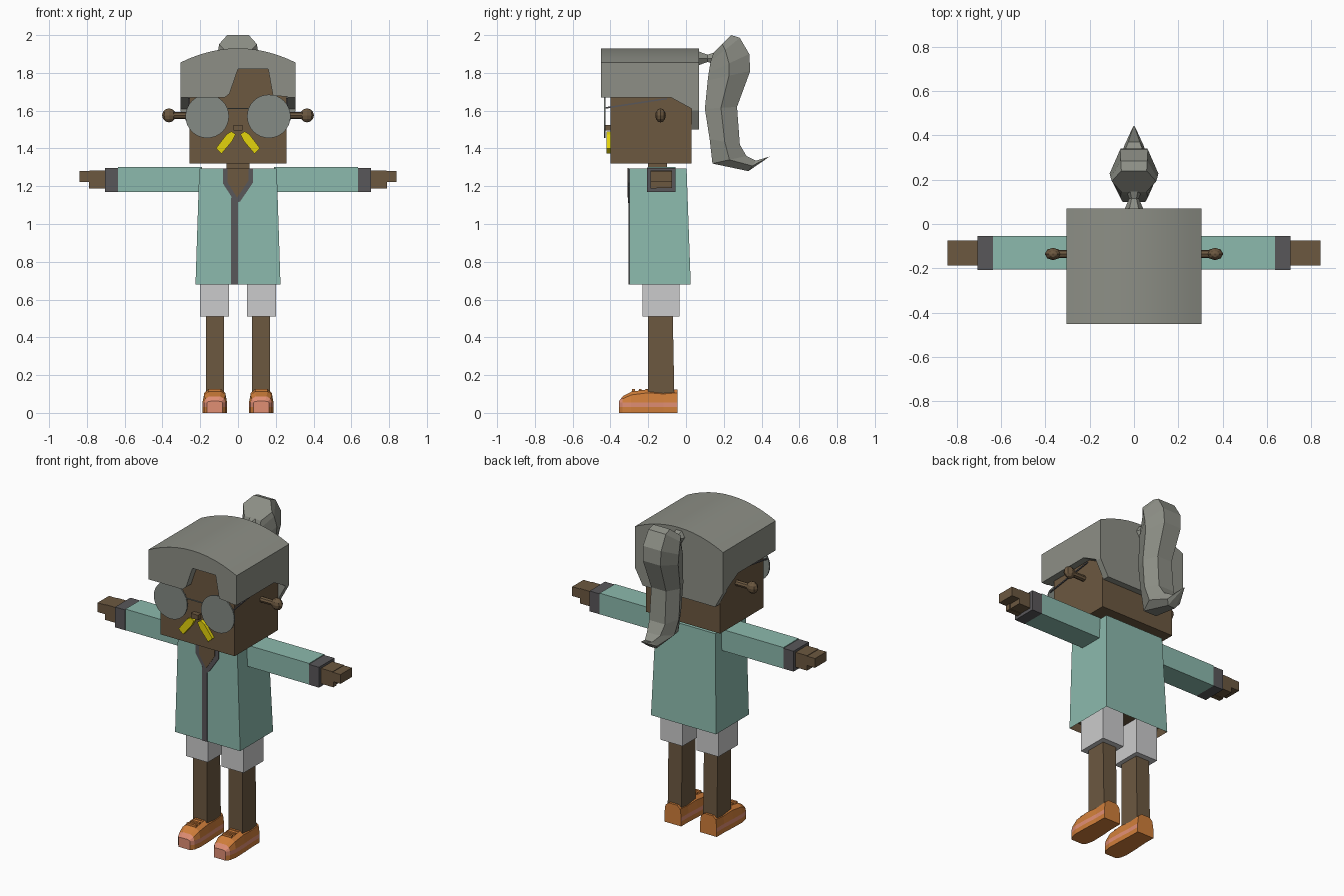
import bpy, bmesh, math
from mathutils import Vector, Matrix

cube = bpy.data.objects.get("Cube")
if cube:
    bpy.data.objects.remove(cube, do_unlink=True)


def material(name, *rgb):
    lin = [(c / 255 / 12.92) if c < 11 else ((c / 255 + 0.055) / 1.055) ** 2.4 for c in rgb]
    m = bpy.data.materials.new(name)
    m.use_nodes = True
    m.diffuse_color = (*lin, 1)
    m.node_tree.nodes["Principled BSDF"].inputs["Base Color"].default_value = (*lin, 1)
    return m


SKIN = material("brown_skin", 108, 88, 64)
HAIR = material("grey_hair", 141, 143, 134)
LENS = material("grey_lens", 133, 139, 133)
TEAL = material("teal_coat", 140, 186, 173)
TRIM = material("dark_grey_trim", 89, 87, 90)
WHITE = material("white_shorts", 203, 203, 204)
ORANGE = material("orange_shoe", 208, 126, 58)
PINK = material("pink_shoe", 224, 142, 116)
YELLOW = material("yellow_moustache", 228, 212, 12)


def finish(name, bm, *mats):
    bmesh.ops.recalc_face_normals(bm, faces=bm.faces)
    me = bpy.data.meshes.new(name)
    bm.to_mesh(me)
    bm.free()
    for m in mats:
        me.materials.append(m)
    ob = bpy.data.objects.new(name, me)
    bpy.context.scene.collection.objects.link(ob)
    return ob


def loft(name, rings, *mats, rule=None):
    """Skin a list of closed rings and cap both ends; rule(ring, side) picks the colour."""
    bm = bmesh.new()
    vs = [[bm.verts.new(p) for p in r] for r in rings]
    n = len(rings[0])
    for i in range(len(rings) - 1):
        for j in range(n):
            k = (j + 1) % n
            f = bm.faces.new((vs[i][j], vs[i][k], vs[i + 1][k], vs[i + 1][j]))
            f.material_index = rule(i, j) if rule else 0
    for i in (0, -1):
        f = bm.faces.new(vs[i])
        f.material_index = rule(i - 1 if i == 0 else len(rings), -1) if rule else 0
    return finish(name, bm, *mats)


def rect(x0, x1, y0, y1, z):
    return [(x0, y0, z), (x1, y0, z), (x1, y1, z), (x0, y1, z)]


def box(name, x0, x1, y0, y1, z0, z1, mat):
    return loft(name, [rect(x0, x1, y0, y1, z0), rect(x0, x1, y0, y1, z1)], mat)


def prism_y(name, pts, y0, y1, mat):
    return loft(name, [[(x, y, z) for x, z in pts] for y in (y0, y1)], mat)


def prism_x(name, pts, x0, x1, mat):
    return loft(name, [[(x, y, z) for y, z in pts] for x in (x0, x1)], mat)


def mirrored(pts):
    return pts + [(-x, z) for x, z in reversed(pts) if x]


# Head, neck and nose
box("head", -0.257, 0.257, -0.40, 0.03, 1.32, 1.85, SKIN)
box("neck", -0.06, 0.06, -0.2, -0.1, 1.27, 1.34, SKIN)
box("nose", -0.025, 0.025, -0.43, -0.39, 1.495, 1.525, SKIN)

# Hair cap: curved crown, notched fringe, side and back panels
crown = [(0.305 * t / 6, 1.93 - 0.075 * (t / 6) ** 2) for t in range(-6, 7)]
hair = prism_y("hair_crown", crown + [(0.305, 1.82), (-0.305, 1.82)], -0.45, 0.07, HAIR)
fringe = [(-0.305, 1.67), (-0.07, 1.67), (-0.045, 1.69), (0, 1.82), (0.16, 1.82),
          (0.185, 1.68), (0.305, 1.67), (0.305, 1.84), (-0.305, 1.84)]
prism_y("hair_fringe", fringe, -0.45, -0.40, HAIR)
prism_y("hair_back", mirrored([(0.305, 1.84), (0.305, 1.6), (0.25, 1.5)]), 0.03, 0.07, HAIR)
side_hair = [(-0.45, 1.84), (-0.45, 1.67), (-0.08, 1.67), (0.03, 1.61), (0.07, 1.6), (0.07, 1.84)]
for side, s in (("left", 1), ("right", -1)):
    prism_x(side + "_hair_side", side_hair, s * 0.262, s * 0.305, HAIR)


# Ponytail: hexagonal sections given by front point, back point and half width
def section(fy, fz, by, bz, w):
    f, b = Vector((0, fy, fz)), Vector((0, by, bz))
    m, wide, narrow = (f + b) / 2, Vector((w, 0, 0)), Vector((w * 0.57, 0, 0))
    return [f - narrow, f + narrow, m + wide, b + narrow, b - narrow, m - wide]


loft("ponytail", [section(*s) for s in (
    (0.145, 1.905, 0.24, 2.0, 0.10), (0.13, 1.86, 0.285, 1.985, 0.105),
    (0.12, 1.80, 0.335, 1.90, 0.11), (0.115, 1.76, 0.34, 1.81, 0.105),
    (0.10, 1.61, 0.27, 1.62, 0.09), (0.125, 1.45, 0.285, 1.42, 0.095),
    (0.14, 1.32, 0.32, 1.36, 0.08), (0.33, 1.28, 0.37, 1.335, 0.045),
    (0.437, 1.353, 0.442, 1.357, 0.004))], HAIR)
loft("hair_tie", [[(r * math.cos(a * math.pi / 3), y, 1.877 + r * math.sin(a * math.pi / 3))
                   for a in range(6)]
                  for y, r in ((0.06, 0.045), (0.115, 0.022), (0.16, 0.04))], HAIR)


def cylinder(name, r, depth, segs, place, mat):
    bm = bmesh.new()
    bmesh.ops.create_cone(bm, cap_ends=True, segments=segs, radius1=r, radius2=r,
                          depth=depth, matrix=place)
    return finish(name, bm, mat)


# Ears, glasses and moustache
for side, s in (("left", 1), ("right", -1)):
    cylinder(side + "_ear_stem", 0.018, 0.1, 8,
             Matrix.Translation((s * 0.30, -0.135, 1.575)) @ Matrix.Rotation(math.pi / 2, 4, "Y"), SKIN)
    bm = bmesh.new()
    bmesh.ops.create_uvsphere(bm, u_segments=8, v_segments=6, radius=1,
                              matrix=Matrix.Translation((s * 0.365, -0.135, 1.575))
                              @ Matrix.Diagonal((0.037, 0.028, 0.037, 1)))
    finish(side + "_ear", bm, SKIN)
    cylinder(side + "_lens", 0.115, 0.008, 32,
             Matrix.Translation((s * 0.163, -0.43, 1.57)) @ Matrix.Rotation(math.pi / 2, 4, "X"), LENS)
    prism_x(side + "_glasses_arm", [(-0.43, 1.61), (-0.1, 1.66), (-0.1, 1.668), (-0.43, 1.618)],
            s * 0.258, s * 0.264, TRIM)
    prism_y(side + "_moustache", [(s * x, z) for x, z in (
        (0.012, 1.475), (0.035, 1.49), (0.06, 1.475), (0.117, 1.40), (0.087, 1.372), (0.03, 1.44))],
        -0.42, -0.40, YELLOW)
box("glasses_bridge", -0.055, 0.055, -0.433, -0.427, 1.608, 1.614, LENS)

# Coat with open-looking hem, front placket and collar
loft("coat", [rect(-0.225, 0.225, -0.30, 0.025, 0.68), rect(-0.205, 0.205, -0.30, 0.003, 1.295)],
     TEAL, SKIN, rule=lambda i, j: 1 if i == -1 else 0)
hem = bpy.data.objects["coat"]
bm = bmesh.new()
bm.from_mesh(hem.data)
under = [f for f in bm.faces if f.material_index == 1]
bmesh.ops.inset_region(bm, faces=under, thickness=0.012)
for v in under[0].verts:
    v.co.z += 0.05
bm.to_mesh(hem.data)
bm.free()
box("coat_placket", -0.036, 0.0, -0.305, -0.298, 0.68, 1.14, TRIM)
prism_y("collar", [(-0.08, 1.295), (-0.08, 1.215), (-0.012, 1.11), (0.012, 1.12),
                   (0.08, 1.22), (0.08, 1.295)], -0.306, -0.298, TRIM)
prism_y("chest_opening", [(-0.055, 1.296), (-0.055, 1.22), (-0.005, 1.14),
                          (0.055, 1.23), (0.055, 1.296)], -0.309, -0.304, SKIN)


# Shoe: sections along its length as y, half width and top height
def shoe_ring(cx, y, w, top):
    half = [(w, 0), (w, 0.03), (w, 0.055), (w * 0.88, max(0.06, top * 0.85)), (w * 0.5, top)]
    return [(cx + x, y, z) for x, z in mirrored(half)]


def shoe_colour(ring, edge):
    if edge in (1, 7):
        return 1
    return 1 if ring <= 0 and edge in (-1, 2, 3, 4, 5, 6) else 0


# Limbs
for side, s in (("left", 1), ("right", -1)):
    box(side + "_sleeve", s * 0.19, s * 0.635, -0.205, -0.055, 1.17, 1.302, TEAL)
    box(side + "_cuff", s * 0.635, s * 0.705, -0.207, -0.055, 1.17, 1.297, TRIM)
    box(side + "_palm", s * 0.70, s * 0.785, -0.187, -0.075, 1.19, 1.283, SKIN)
    box(side + "_fingers", s * 0.78, s * 0.84, -0.187, -0.075, 1.222, 1.28, SKIN)
    box(side + "_thumb", s * 0.70, s * 0.79, -0.187, -0.155, 1.187, 1.225, SKIN)
    box(side + "_shorts_leg", s * 0.048, s * 0.2, -0.23, -0.035, 0.51, 0.74, WHITE)
    loft(side + "_leg", [rect(s * 0.075, s * 0.17, -0.20, -0.062, 0.1),
                         rect(s * 0.075, s * 0.17, -0.20, -0.07, 0.52)], SKIN)
    loft(side + "_shoe", [shoe_ring(s * 0.123, *p) for p in (
        (-0.355, 0.040, 0.062), (-0.335, 0.056, 0.088), (-0.29, 0.065, 0.112),
        (-0.20, 0.063, 0.125), (-0.12, 0.058, 0.118), (-0.045, 0.058, 0.125))],
        ORANGE, PINK, rule=shoe_colour)
    for y in (-0.285, -0.25, -0.215):
        box(side + "_shoe_lace", s * 0.123 - 0.032, s * 0.123 + 0.032, y, y + 0.014, 0.105, 0.126, ORANGE)

# Smooth crown curve
bpy.ops.object.select_all(action="DESELECT")
hair.select_set(True)
bpy.context.view_layer.objects.active = hair
bpy.ops.object.shade_smooth_by_angle(angle=math.radians(20))
